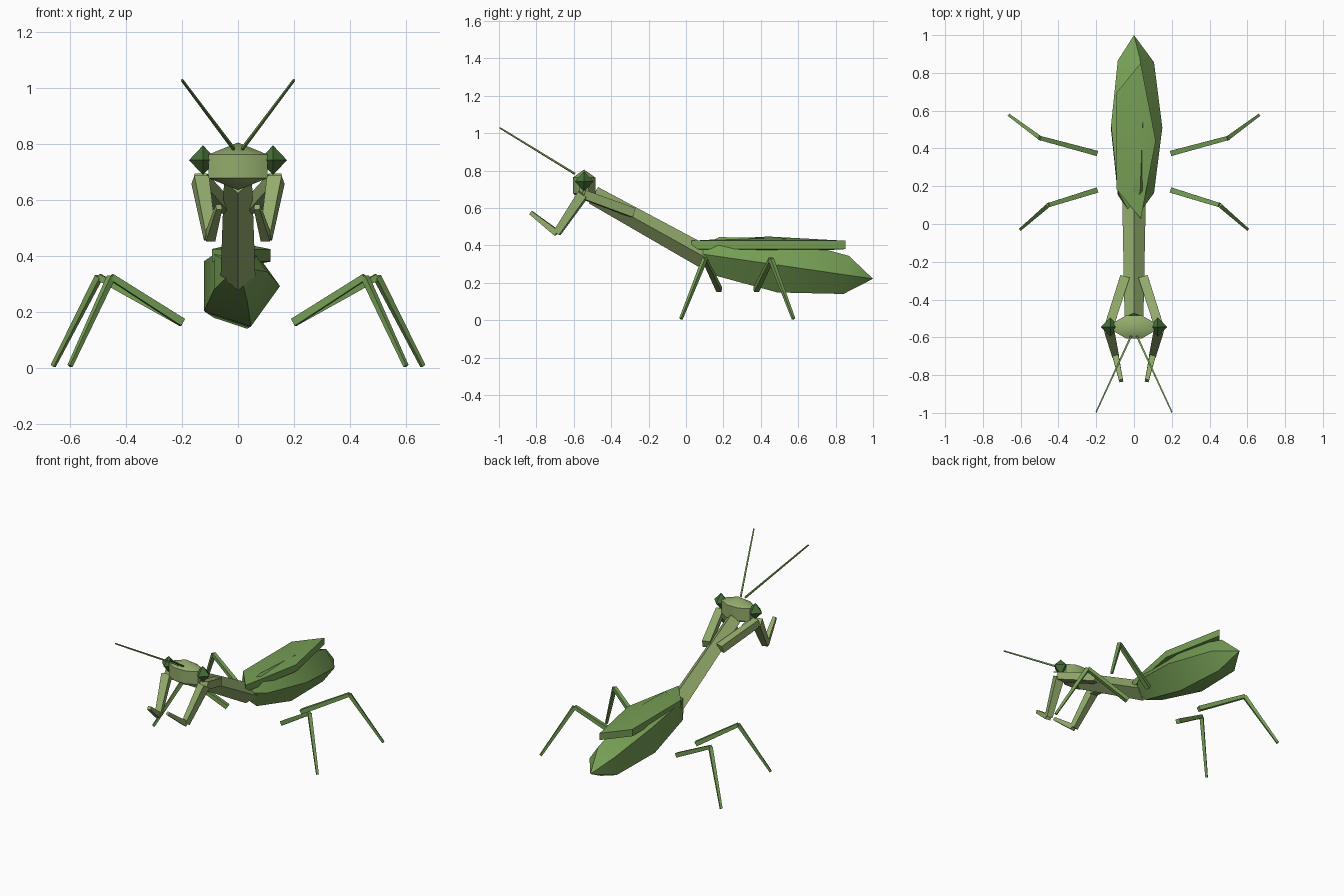
import bpy, bmesh, math
from mathutils import Vector, Matrix

if "Cube" in bpy.data.objects:
    bpy.data.objects.remove(bpy.data.objects["Cube"])


def material(name, rgb):
    m = bpy.data.materials.new(name)
    m.diffuse_color = (*rgb, 1)
    m.use_nodes = True
    m.node_tree.nodes["Principled BSDF"].inputs["Base Color"].default_value = m.diffuse_color
    return m


body_green = material("body_green", (0.18, 0.34, 0.09))
pale_green = material("pale_green", (0.29, 0.41, 0.15))
eye_green = material("eye_green", (0.06, 0.16, 0.04))


def add_object(name, bm, mat, smooth=None):
    bmesh.ops.recalc_face_normals(bm, faces=bm.faces[:])
    mesh = bpy.data.meshes.new(name)
    bm.to_mesh(mesh)
    bm.free()
    mesh.materials.append(mat)
    ob = bpy.data.objects.new(name, mesh)
    bpy.context.collection.objects.link(ob)
    if smooth:
        bpy.ops.object.select_all(action='DESELECT')
        ob.select_set(True)
        bpy.context.view_layer.objects.active = ob
        bpy.ops.object.shade_smooth_by_angle(angle=math.radians(smooth))
    return ob


def frame(d):
    """Sideways and upward directions across the axis d."""
    d = d.normalized()
    u = d.cross(Vector((0, 0, 1))).normalized()
    if u.x < 0:
        u = -u
    v = u.cross(d)
    return u, (v if v.z > 0 else -v), d


def spheroid(name, center, radii, segs, rings, mat, axis=None, phase=0, smooth=None):
    """Low-poly ball: radii are across, across, along the pole axis."""
    u, v, w = frame(Vector(axis)) if axis else Matrix.Identity(3)
    c = Vector(center)
    bm = bmesh.new()
    loops = []
    for j in range(1, rings):
        t = math.pi * j / rings
        loops.append([bm.verts.new(
            c + u * (radii[0] * math.sin(t) * math.cos(phase + math.tau * k / segs))
            + v * (radii[1] * math.sin(t) * math.sin(phase + math.tau * k / segs))
            + w * (radii[2] * math.cos(t))) for k in range(segs)])
    poles = [bm.verts.new(c + w * radii[2]), bm.verts.new(c - w * radii[2])]
    for k in range(segs):
        n = (k + 1) % segs
        bm.faces.new((poles[0], loops[0][k], loops[0][n]))
        bm.faces.new((poles[1], loops[-1][n], loops[-1][k]))
        for a, b in zip(loops, loops[1:]):
            bm.faces.new((a[k], b[k], b[n], a[n]))
    return add_object(name, bm, mat, smooth)


def limb(name, points, radii, mat, segs=4, phase=math.pi / 4):
    """Chain of separate tapered rods; radii holds (start, end) per rod."""
    bm = bmesh.new()
    for p, q, (r0, r1) in zip(points, points[1:], radii):
        p, q = Vector(p), Vector(q)
        u, v, _ = frame(q - p)
        ends = []
        for c, r in ((p, r0), (q, r1)):
            ends.append([bm.verts.new(c + u * r * math.cos(phase + math.tau * k / segs)
                                      + v * r * math.sin(phase + math.tau * k / segs))
                         for k in range(segs)])
        for e in ends:
            bm.faces.new(e)
        for k in range(segs):
            n = (k + 1) % segs
            bm.faces.new((ends[0][k], ends[0][n], ends[1][n], ends[1][k]))
    return add_object(name, bm, mat)


# Trunk
spheroid("abdomen", (0, 0.51, 0.292), (0.15, 0.153, 0.495), 5, 4, body_green,
         axis=(0, 1, -0.145), smooth=30)
spheroid("folded_wings", (0, 0.44, 0.402), (0.133, 0.5, 0.045), 5, 3, body_green, smooth=30)
limb("thorax", [(0, 0.113, 0.33), (0, -0.495, 0.668)], [(0.062, 0.05)], pale_green, phase=0)

# Head
spheroid("head", (0, -0.545, 0.72), (0.131, 0.075, 0.085), 8, 3, pale_green,
         phase=math.pi / 8, smooth=50)

# Paired parts
for s, side in ((-1, "left"), (1, "right")):
    spheroid(side + "_eye", (s * 0.125, -0.545, 0.742), (0.05, 0.05, 0.053), 4, 2, eye_green)
    limb(side + "_antenna", [(s * 0.016, -0.595, 0.783), (s * 0.2, -0.995, 1.028)],
         [(0.007, 0.005)], body_green)
    limb(side + "_grasping_arm",
         [(s * 0.05, -0.285, 0.575), (s * 0.135, -0.55, 0.672),
          (s * 0.1, -0.69, 0.465), (s * 0.068, -0.83, 0.575)],
         [(0.036, 0.034), (0.038, 0.026), (0.024, 0.015)], pale_green)
    limb(side + "_middle_leg",
         [(s * 0.2, 0.178, 0.163), (s * 0.453, 0.1, 0.325), (s * 0.6, -0.027, 0.007)],
         [(0.02, 0.016), (0.016, 0.01)], body_green)
    limb(side + "_hind_leg",
         [(s * 0.2, 0.375, 0.163), (s * 0.497, 0.455, 0.325), (s * 0.66, 0.575, 0.007)],
         [(0.02, 0.016), (0.016, 0.01)], body_green)
